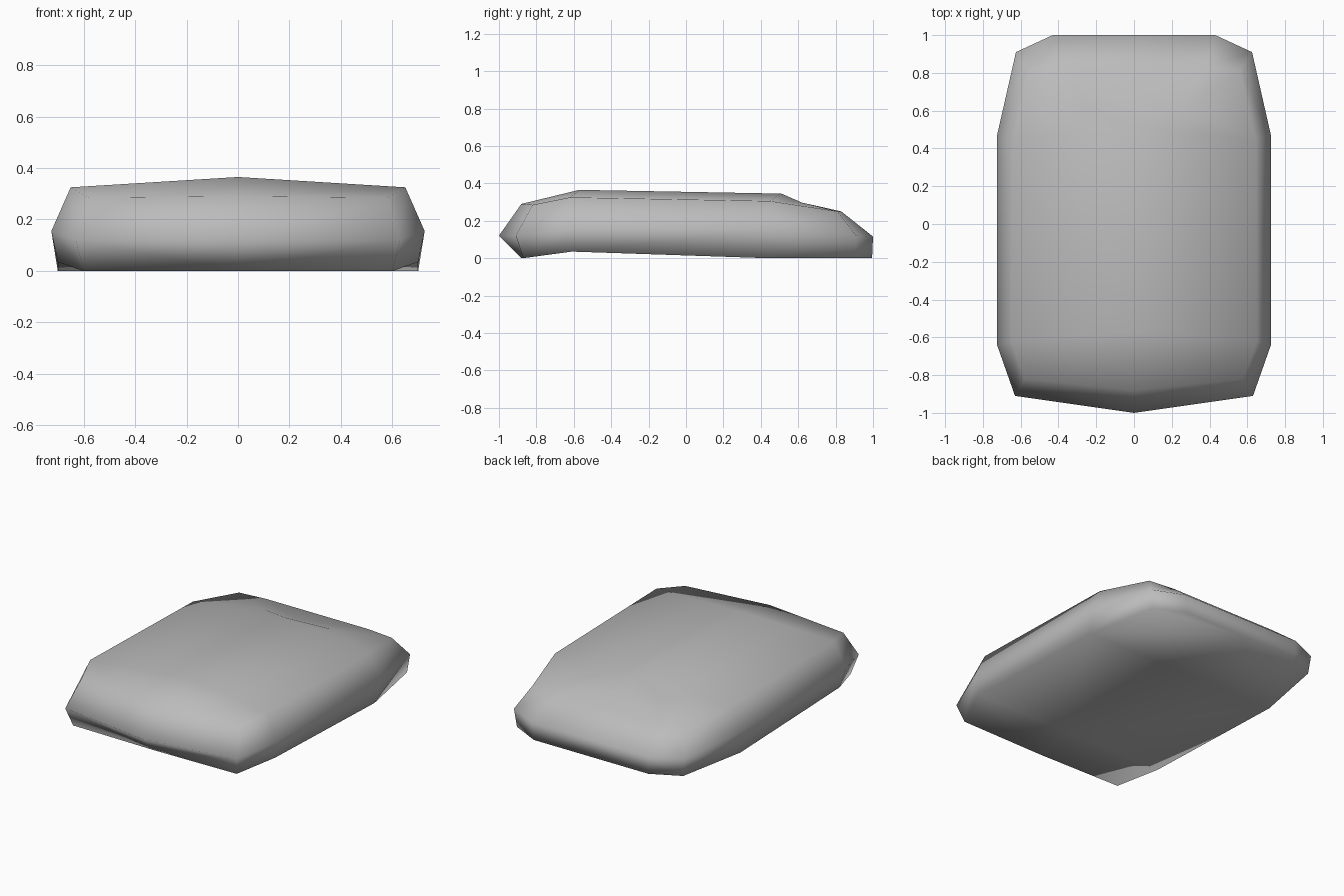
import bpy
import bmesh

cube = bpy.data.objects.get("Cube")
if cube:
    bpy.data.objects.remove(cube, do_unlink=True)

# One flat stone colour
stone = bpy.data.materials.new("stone_grey")
stone.use_nodes = True
colour = (0.5, 0.5, 0.5, 1)
stone.diffuse_color = colour
stone.node_tree.nodes["Principled BSDF"].inputs["Base Color"].default_value = colour

# Half outlines from the front centre round to the back centre
base = [(0, -.88, 0), (.60, -.87, 0), (.70, -.61, .035), (.70, .43, 0),
        (.61, .90, 0), (.42, .995, 0), (0, .995, 0)]
rim = [(0, -1, .12), (.63, -.91, .12), (.725, -.64, .155), (.725, .47, .155),
       (.625, .91, .12), (.43, 1, .115), (0, 1, .115)]
top = [(0, -.88, .29), (.58, -.82, .285), (.65, -.62, .325), (.645, .45, .305),
       (.56, .81, .25), (.38, .83, .25), (0, .83, .25)]

bm = bmesh.new()
u, m, t = ([bm.verts.new(p) for p in ring] for ring in (base, rim, top))

# Side bands
for low, high in ((u, m), (m, t)):
    for i in range(len(low) - 1):
        bm.faces.new((low[i], low[i + 1], high[i + 1], high[i]))

# Top: a central ridge, with a small step down at the back
ridge_front = bm.verts.new((0, -.57, .365))
ridge_back = bm.verts.new((0, .51, .345))
step_side = bm.verts.new((.26, .62, .297))
step_mid = bm.verts.new((0, .62, .295))
for face in ((t[0], t[1], t[2], ridge_front),
             (ridge_front, t[2], t[3], ridge_back),
             (ridge_back, t[3], step_side),
             (step_side, t[3], t[4], t[5]),
             (ridge_back, step_side, step_mid),
             (step_mid, step_side, t[5], t[6])):
    bm.faces.new(face)

# Underside, raised a little near the front
under_front = bm.verts.new((0, -.61, .035))
under_back = bm.verts.new((0, .43, 0))
for face in ((u[0], under_front, u[2], u[1]),
             (under_front, under_back, u[3], u[2]),
             (under_back, u[6], u[5], u[4], u[3])):
    bm.faces.new(face)

# Mirror the half into a whole slab
bmesh.ops.mirror(bm, geom=bm.verts[:] + bm.edges[:] + bm.faces[:],
                 axis='X', merge_dist=0.001)
bmesh.ops.remove_doubles(bm, verts=bm.verts[:], dist=0.001)
bmesh.ops.recalc_face_normals(bm, faces=bm.faces[:])
for face in bm.faces:
    face.smooth = True

mesh = bpy.data.meshes.new("stone_slab")
bm.to_mesh(mesh)
bm.free()
mesh.materials.append(stone)
slab = bpy.data.objects.new("stone_slab", mesh)
bpy.context.collection.objects.link(slab)
